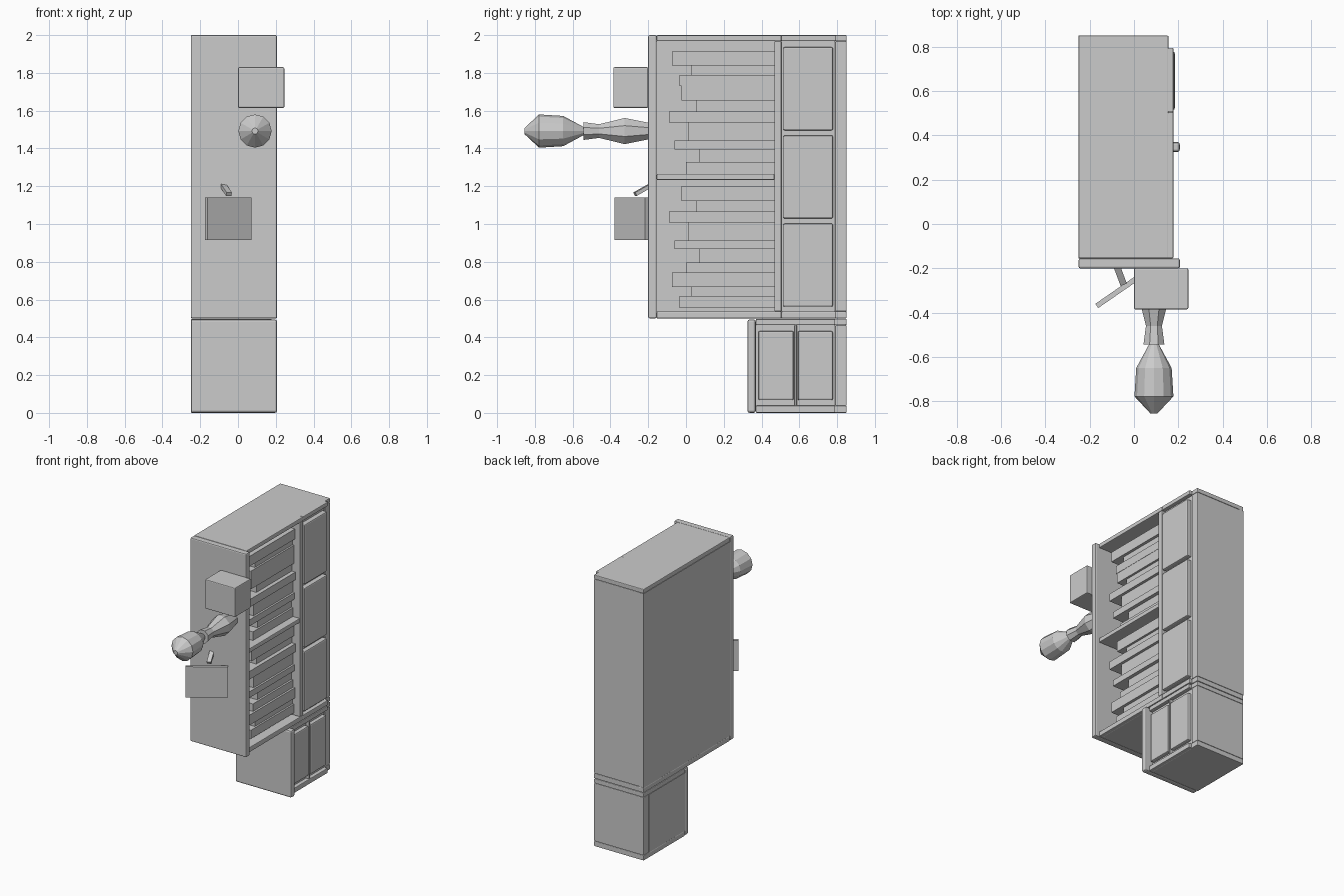
import bpy, bmesh, math
from mathutils import Vector

if "Cube" in bpy.data.objects:
    bpy.data.objects.remove(bpy.data.objects["Cube"], do_unlink=True)

gray = bpy.data.materials.new("plain_gray")
gray.use_nodes = True
gray.diffuse_color = (0.6, 0.6, 0.6, 1)
gray.node_tree.nodes["Principled BSDF"].inputs["Base Color"].default_value = (0.6, 0.6, 0.6, 1)


def finish(name, bm, bevel=0.0):
    mesh = bpy.data.meshes.new(name)
    bmesh.ops.recalc_face_normals(bm, faces=bm.faces)
    bm.to_mesh(mesh)
    bm.free()
    mesh.materials.append(gray)
    obj = bpy.data.objects.new(name, mesh)
    bpy.context.collection.objects.link(obj)
    if bevel:
        mod = obj.modifiers.new("rounded_edges", 'BEVEL')
        mod.width, mod.segments = bevel, 2
    return obj


def box(name, x, y, z, bevel=0.005):
    """Box from (low, high) ranges."""
    bm = bmesh.new()
    bmesh.ops.create_cube(bm, size=1)
    for v in bm.verts:
        v.co = Vector([(r[0] + r[1]) / 2 + c * (r[1] - r[0])
                       for r, c in zip((x, y, z), v.co)])
    return finish(name, bm, bevel)


def lathe(name, profile, sides, x, z, turn=0.0):
    """Faceted turned shape along y from (y, radius) pairs."""
    bm = bmesh.new()
    rings = []
    for y, r in profile:
        angles = [2 * math.pi * (i + turn) / sides for i in range(sides)]
        rings.append([bm.verts.new((x + r * math.cos(a), y, z + r * math.sin(a)))
                      for a in angles])
    for a, b in zip(rings, rings[1:]):
        for i in range(sides):
            j = (i + 1) % sides
            bm.faces.new((a[i], a[j], b[j], b[i]))
    bm.faces.new(rings[0])
    bm.faces.new(rings[-1])
    return finish(name, bm)


DEPTH = (-0.25, 0.156)    # carcass boards
INSIDE = (-0.25, 0.15)    # solid cupboard bodies
FACE = (0.14, 0.178)      # rails and stiles on the open side

# Upper bookcase shell
box("side_panel", (-0.25, 0.207), (-0.2, -0.155), (0.5, 2.0), 0.008)
box("top_board", DEPTH, (-0.155, 0.85), (1.968, 2.0))
box("bottom_board", DEPTH, (-0.155, 0.85), (0.5, 0.537))
box("back_panel", (-0.25, -0.215), (-0.155, 0.85), (0.537, 1.968), 0)
box("end_panel", DEPTH, (0.79, 0.85), (0.537, 1.968))
box("divider", (-0.22, 0.178), (0.468, 0.505), (0.537, 1.968))
box("middle_shelf", (-0.22, 0.178), (-0.155, 0.468), (1.233, 1.265))

# Rails along the top and bottom of the open side
for level, z in (("top", (1.968, 1.999)), ("bottom", (0.501, 0.537))):
    box(f"bookcase_{level}_rail", FACE, (-0.155, 0.505), z)
    box(f"cupboard_{level}_rail", FACE, (0.505, 0.795), z)

# Raised doors of the upper cupboard
box("cupboard_front", INSIDE, (0.505, 0.79), (0.537, 1.968), 0)
for i in range(3):
    low = 0.562 + 0.467 * i
    box(f"upper_door_{i + 1}", (0.14, 0.184), (0.515, 0.778), (low, low + 0.44), 0.008)

# Stacked books: front end and lower edge of each, from the top down
upper_books = [(-0.075, 1.838), (0.03, 1.79), (-0.035, 1.73), (-0.025, 1.655),
               (0.055, 1.595), (-0.09, 1.538), (0.01, 1.442), (-0.06, 1.395),
               (0.07, 1.328), (0.0, 1.26)]
lower_books = [(-0.025, 1.122), (0.055, 1.067), (-0.09, 1.007), (0.01, 0.912),
               (-0.06, 0.867), (0.07, 0.797), (0.0, 0.742), (-0.075, 0.667),
               (0.03, 0.618), (-0.035, 0.555)]
for shelf, top, books in (("upper", 1.912, upper_books), ("lower", 1.2, lower_books)):
    for i, (start, low) in enumerate(books):
        spine = 0.122 - 0.2 * start
        box(f"{shelf}_book_{i + 1}", (-0.215, spine), (start, 0.468), (low, top), 0)
        top = low

# Lower cabinet
box("lower_side_panel", (-0.25, 0.207), (0.325, 0.37), (0.0, 0.495), 0.012)
box("lower_top_board", DEPTH, (0.37, 0.85), (0.465, 0.498))
box("lower_base_board", DEPTH, (0.37, 0.85), (0.0, 0.038))
box("lower_body", INSIDE, (0.37, 0.79), (0.038, 0.465), 0)
box("lower_end_panel", DEPTH, (0.79, 0.85), (0.038, 0.465))
box("lower_stile", FACE, (0.575, 0.587), (0.038, 0.465), 0.003)
box("lower_top_rail", FACE, (0.37, 0.79), (0.465, 0.497))
box("lower_base_rail", FACE, (0.37, 0.79), (0.001, 0.038))
for i, y in enumerate(((0.383, 0.57), (0.592, 0.777))):
    box(f"lower_door_{i + 1}", (0.14, 0.178), y, (0.067, 0.433), 0.008)

# Ornaments on the side panel
box("square_block", (0.0, 0.245), (-0.385, -0.2), (1.615, 1.83), 0.006)
lathe("vase", [(-0.855, 0.016), (-0.778, 0.088), (-0.65, 0.08), (-0.543, 0.022)],
      12, 0.09, 1.492)
lathe("vase_stand", [(-0.543, 0.051), (-0.46, 0.039), (-0.325, 0.075), (-0.2, 0.048)],
      8, 0.09, 1.492, turn=0.5)

# Angled picture frame and its slanted prop
frame = box("picture_frame", (-0.142, 0.142), (-0.0115, 0.0115), (-0.1125, 0.1125), 0)
frame.location = (-0.051, -0.289, 1.028)
frame.rotation_euler = (0, 0, math.radians(34.6))
start, end = Vector((-0.078, -0.19, 1.203)), Vector((-0.048, -0.27, 1.158))
half = (end - start).length / 2
prop = box("frame_prop", (-0.015, 0.015), (-0.01, 0.01), (-half, half), 0)
prop.location = (start + end) / 2
prop.rotation_euler = (end - start).to_track_quat('Z', 'Y').to_euler()
